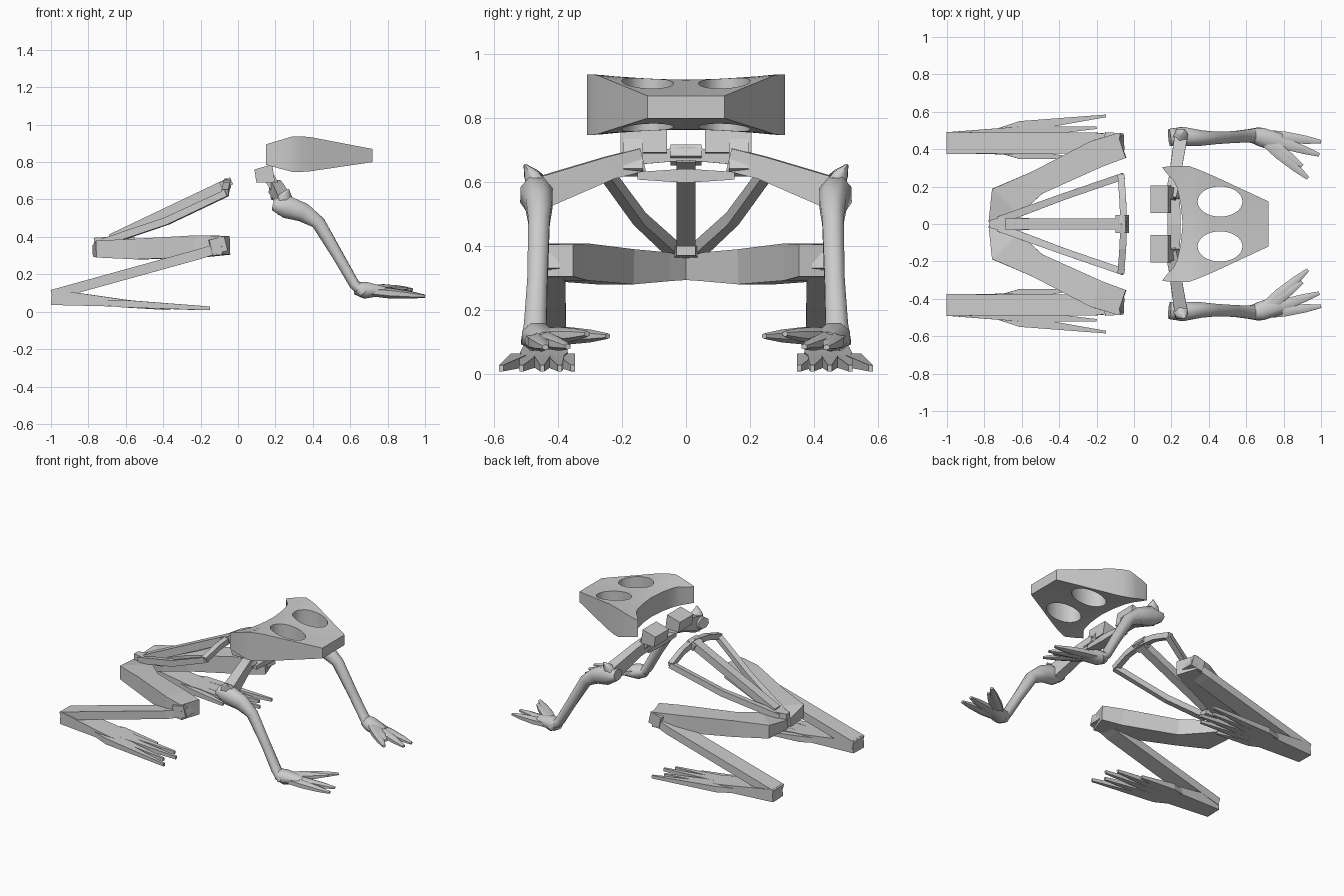
import bpy, bmesh, math
from mathutils import Vector

if "Cube" in bpy.data.objects:
    bpy.data.objects.remove(bpy.data.objects["Cube"])

Z = Vector((0, 0, 1))


def finish(name, bm, mirror=True, smooth=None):
    bmesh.ops.recalc_face_normals(bm, faces=bm.faces)
    me = bpy.data.meshes.new(name)
    bm.to_mesh(me)
    bm.free()
    if smooth:
        for p in me.polygons:
            p.use_smooth = True
        me.set_sharp_from_angle(angle=math.radians(smooth))
    ob = bpy.data.objects.new(name, me)
    bpy.context.collection.objects.link(ob)
    if mirror:
        m = ob.modifiers.new("Mirror", 'MIRROR')
        m.use_axis = (False, True, False)
    return ob


def loft(name, secs, sides=4, mirror=True, smooth=None):
    """Limb through sections (x, y, z, half width, half height)."""
    bm = bmesh.new()
    pts = [Vector(s[:3]) for s in secs]
    rings = []
    k = math.sqrt(2) if sides == 4 else 1
    for i, s in enumerate(secs):
        d = (pts[min(i + 1, len(pts) - 1)] - pts[max(i - 1, 0)]).normalized()
        side = d.cross(Z).normalized()
        up = side.cross(d)
        ring = []
        for j in range(sides):
            a = 2 * math.pi * (j + 0.5) / sides
            ring.append(bm.verts.new(pts[i] + side * math.cos(a) * s[3] * k + up * math.sin(a) * s[4] * k))
        rings.append(ring)
    for a, b in zip(rings, rings[1:]):
        for j in range(sides):
            n = (j + 1) % sides
            bm.faces.new((a[j], a[n], b[n], b[j]))
    bm.faces.new(rings[0])
    bm.faces.new(rings[-1])
    return finish(name, bm, mirror, smooth)


def lerp(table, x):
    for (x0, y0), (x1, y1) in zip(table, table[1:]):
        if x <= x1:
            return y0 + (y1 - y0) * max(0, x - x0) / (x1 - x0)
    return table[-1][1]


# Skull: flat wedge with a notched back, slightly dished along the middle
half = [(.15, .303), (.2, .31), (.3, .31), (.43, .255), (.72, .12)]
top = [(.15, .895), (.3, .94), (.38, .935), (.72, .87)]
bottom = [(.15, .785), (.3, .745), (.38, .75), (.72, .80)]
back = [(0, .26), (.35, .25), (.7, .225), (.9, .17), (1, .15)]
NU, NV = 12, 16
bm = bmesh.new()
grids = []
for prof, sign in ((top, -1), (bottom, 1)):
    g = []
    for i in range(NU + 1):
        row = []
        for j in range(NV + 1):
            v = -1 + 2 * j / NV
            b = lerp(back, abs(v))
            x = b + (.72 - b) * i / NU
            dish = sign * .02 * (1 - v * v) * (1 - i / NU)
            row.append(bm.verts.new((x, v * lerp(half, x), lerp(prof, x) + dish)))
        g.append(row)
    for i in range(NU):
        for j in range(NV):
            bm.faces.new((g[i][j], g[i + 1][j], g[i + 1][j + 1], g[i][j + 1]))
    grids.append(g)
T, B = grids
for i in range(NU):
    for j in (0, NV):
        bm.faces.new((T[i][j], T[i + 1][j], B[i + 1][j], B[i][j]))
for j in range(NV):
    for i in (0, NU):
        bm.faces.new((T[i][j], T[i][j + 1], B[i][j + 1], B[i][j]))
skull = finish("skull", bm, mirror=False)

# Eye sockets cut right through the skull
bm = bmesh.new()
for s in (1, -1):
    r = bmesh.ops.create_cone(bm, cap_ends=True, segments=32, radius1=1, radius2=1, depth=1)
    bmesh.ops.scale(bm, vec=(.12, .081, .6), verts=r["verts"])
    bmesh.ops.translate(bm, vec=(.46, s * .12, .84), verts=r["verts"])
cutter = finish("socket_cutter", bm, mirror=False)
mod = skull.modifiers.new("Sockets", 'BOOLEAN')
mod.operation = 'DIFFERENCE'
mod.solver = 'EXACT'
mod.object = cutter
dg = bpy.context.evaluated_depsgraph_get()
me = bpy.data.meshes.new_from_object(skull.evaluated_get(dg))
skull.modifiers.clear()
skull.data = me
bpy.data.objects.remove(cutter)
for p in me.polygons:
    p.use_smooth = True
me.set_sharp_from_angle(angle=math.radians(65))

# Shoulder girdle
loft("shoulder_blade", [(.093, .132, .725, .073, .036), (.19, .132, .74, .073, .048)])
loft("shoulder_strut", [(.165, .165, .72, .03, .03), (.22, .165, .63, .03, .025)])
loft("breast_plate", [(.21, -.15, .62, .035, .012), (.215, 0, .62, .035, .022),
                      (.21, .15, .62, .035, .012)], mirror=False)

# Front limb
loft("upper_arm", [(.195, .14, .67, .03, .036), (.215, .24, .645, .03, .036),
                   (.25, .46, .565, .035, .05)])
loft("forearm", [(.19, .462, .575, .05, .035), (.26, .468, .56, .055, .065),
                 (.35, .46, .53, .045, .055), (.43, .46, .475, .036, .04),
                 (.54, .465, .29, .034, .032), (.62, .472, .15, .038, .03),
                 (.67, .47, .10, .05, .03)], sides=8, smooth=60)
loft("elbow_spike", [(.25, .46, .575, .06, .05), (.255, .485, .625, .035, .025),
                     (.27, .505, .655, .004, .004)], sides=6, smooth=60)
loft("palm", [(.63, .475, .125, .04, .035), (.68, .465, .115, .055, .048),
              (.79, .43, .11, .055, .022)], sides=8, smooth=60)
for n, (a, b) in enumerate([((.68, .48, .11), (1.0, .44, .083)), ((.68, .47, .115), (.99, .37, .085)),
                            ((.68, .46, .12), (.93, .245, .118)), ((.68, .465, .115), (.90, .31, .125))]):
    A, C = Vector(a), Vector(b)
    secs = [(*A.lerp(C, t), w, w * .8) for t, w in ((0, .03), (.4, .035), (.75, .025), (1, .011))]
    loft("finger_%d" % (n + 1), secs, sides=6, smooth=60)

# Pelvis and spine
loft("spine_rod", [(-.06, 0, .685, .03, .025), (-.68, 0, .39, .03, .025)], mirror=False)
loft("spine_block", [(-.035, 0, .70, .048, .02), (-.09, 0, .67, .048, .02)], mirror=False)
loft("hip_crossbar", [(-.055, 0, .69, .018, .022), (-.06, .13, .675, .018, .018),
                      (-.07, .262, .635, .018, .018)])
loft("hip_rod", [(-.06, .255, .635, .018, .018), (-.38, .145, .485, .018, .02),
                 (-.72, .02, .37, .022, .02)])
loft("pelvis", [(-.77, 0, .375, .02, .02), (-.7, 0, .38, .04, .02), (-.55, 0, .385, .03, .015)],
     mirror=False)

# Back limb
loft("thigh", [(-.73, -.005, .325, .05, .03), (-.685, .12, .335, .10, .045),
               (-.52, .22, .335, .065, .055), (-.2, .375, .35, .075, .058),
               (-.065, .42, .355, .07, .05)])
loft("shin_joint", [(-.15, .45, .345, .04, .04), (-.07, .44, .365, .045, .04)])
loft("shin", [(-.06, .435, .355, .04, .025), (-.2, .433, .31, .055, .027), (-.995, .433, .09, .058, .027)])
loft("foot", [(-.995, .435, .078, .056, .042), (-.62, .445, .047, .075, .02),
              (-.5, .45, .037, .06, .015)])
for n, (y0, x1, y1) in enumerate([(.52, -.15, .578), (.49, -.2, .515), (.45, -.15, .45),
                                  (.41, -.2, .395), (.378, -.36, .355)]):
    loft("toe_%d" % (n + 1), [(-.74, .44 + (y0 - .44) * .6, .05, .018, .014), (-.61, y0, .043, .03, .02),
                              (x1, y1, .018, .007, .01)])
